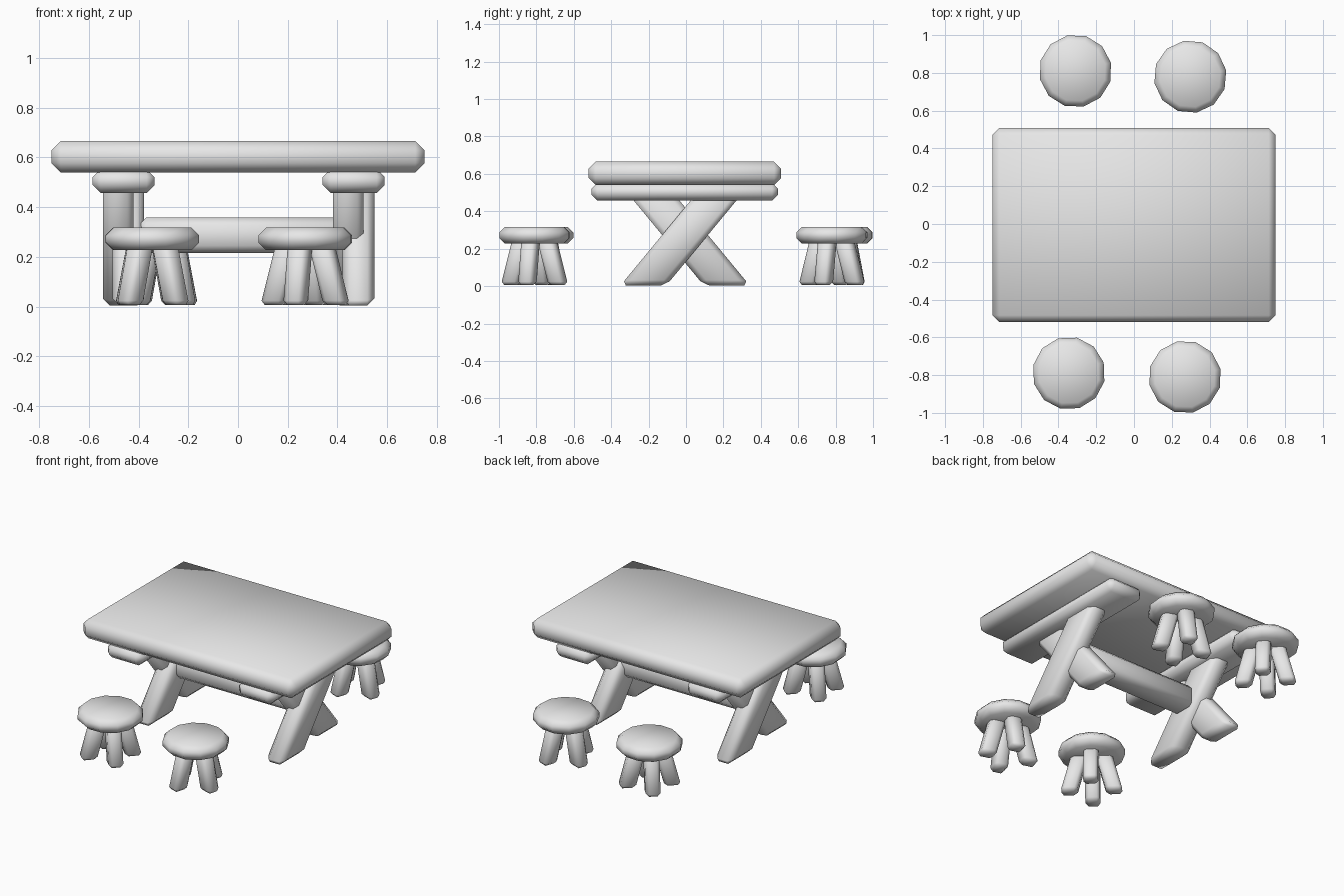
import bpy
import bmesh
import math

cube = bpy.data.objects.get("Cube")
if cube:
    bpy.data.objects.remove(cube, do_unlink=True)

grey = bpy.data.materials.new("light_grey")
grey.use_nodes = True
COLOUR = (0.8, 0.8, 0.8, 1.0)
grey.diffuse_color = COLOUR
for node in grey.node_tree.nodes:
    if node.type == 'BSDF_PRINCIPLED':
        node.inputs["Base Color"].default_value = COLOUR


def finish(name, bm, chamfer):
    """Turn a bmesh into a smooth-shaded object with chamfered edges."""
    bmesh.ops.recalc_face_normals(bm, faces=bm.faces)
    for face in bm.faces:
        face.smooth = True
    mesh = bpy.data.meshes.new(name)
    bm.to_mesh(mesh)
    bm.free()
    mesh.materials.append(grey)
    obj = bpy.data.objects.new(name, mesh)
    bpy.context.collection.objects.link(obj)
    bevel = obj.modifiers.new("chamfer", 'BEVEL')
    bevel.width = chamfer
    bevel.segments = 1
    bevel.limit_method = 'ANGLE'
    bevel.angle_limit = math.radians(40)
    return obj


def prism(name, x0, x1, profile, chamfer):
    """Extrude a (y, z) profile along x."""
    bm = bmesh.new()
    face = bm.faces.new([bm.verts.new((x0, y, z)) for y, z in profile])
    made = bmesh.ops.extrude_face_region(bm, geom=[face])["geom"]
    verts = [v for v in made if isinstance(v, bmesh.types.BMVert)]
    bmesh.ops.translate(bm, verts=verts, vec=(x1 - x0, 0, 0))
    return finish(name, bm, chamfer)


def box(name, x0, x1, y0, y1, z0, z1, chamfer):
    return prism(name, x0, x1, [(y0, z0), (y1, z0), (y1, z1), (y0, z1)], chamfer)


# Table top and the stretcher between the trestles
box("table_top", -0.75, 0.75, -0.52, 0.508, 0.54, 0.665, 0.037)
box("stretcher", -0.4, 0.45, -0.085, 0.075, 0.215, 0.358, 0.03)

# Trestles: a cross beam over two crossed legs
for side, x in (("left", 0.465), ("right", -0.46)):
    box(side + "_cross_beam", x - 0.125, x + 0.125, -0.505, 0.492, 0.457, 0.552, 0.032)
    for part, m, x0, x1 in (("rising", 1, -0.045, 0.083), ("falling", -1, -0.083, 0.04)):
        profile = [(m * y - 0.005, z) for y, z in
                   ((-0.345, 0.004), (-0.1, 0.004), (0.31, 0.5), (0.065, 0.5))]
        prism(f"{side}_{part}_leg", x + x0, x + x1, profile, 0.028)


# Stools: round seat on four splayed legs
def stool(name, x, y, turn):
    bm = bmesh.new()
    bmesh.ops.create_cone(bm, cap_ends=True, segments=12, radius1=0.193,
                          radius2=0.193, depth=0.09)
    seat = finish(name + "_seat", bm, 0.03)
    seat.location = (x, y, 0.272)
    seat.rotation_euler.z = math.radians(turn)
    profile = [(0.085, 0), (0.18, 0), (0.115, 0.25), (0.02, 0.25)]
    for i in range(4):
        leg = prism(f"{name}_leg_{i + 1}", -0.043, 0.043, profile, 0.018)
        leg.location = (x, y, 0.006)
        leg.rotation_euler.z = math.radians(turn + 90 * i - 90)


stool("back_right_stool", -0.31, 0.81, 43)
stool("back_left_stool", 0.298, 0.78, 70)
stool("front_right_stool", -0.345, -0.79, 47)
stool("front_left_stool", 0.27, -0.81, 73)
